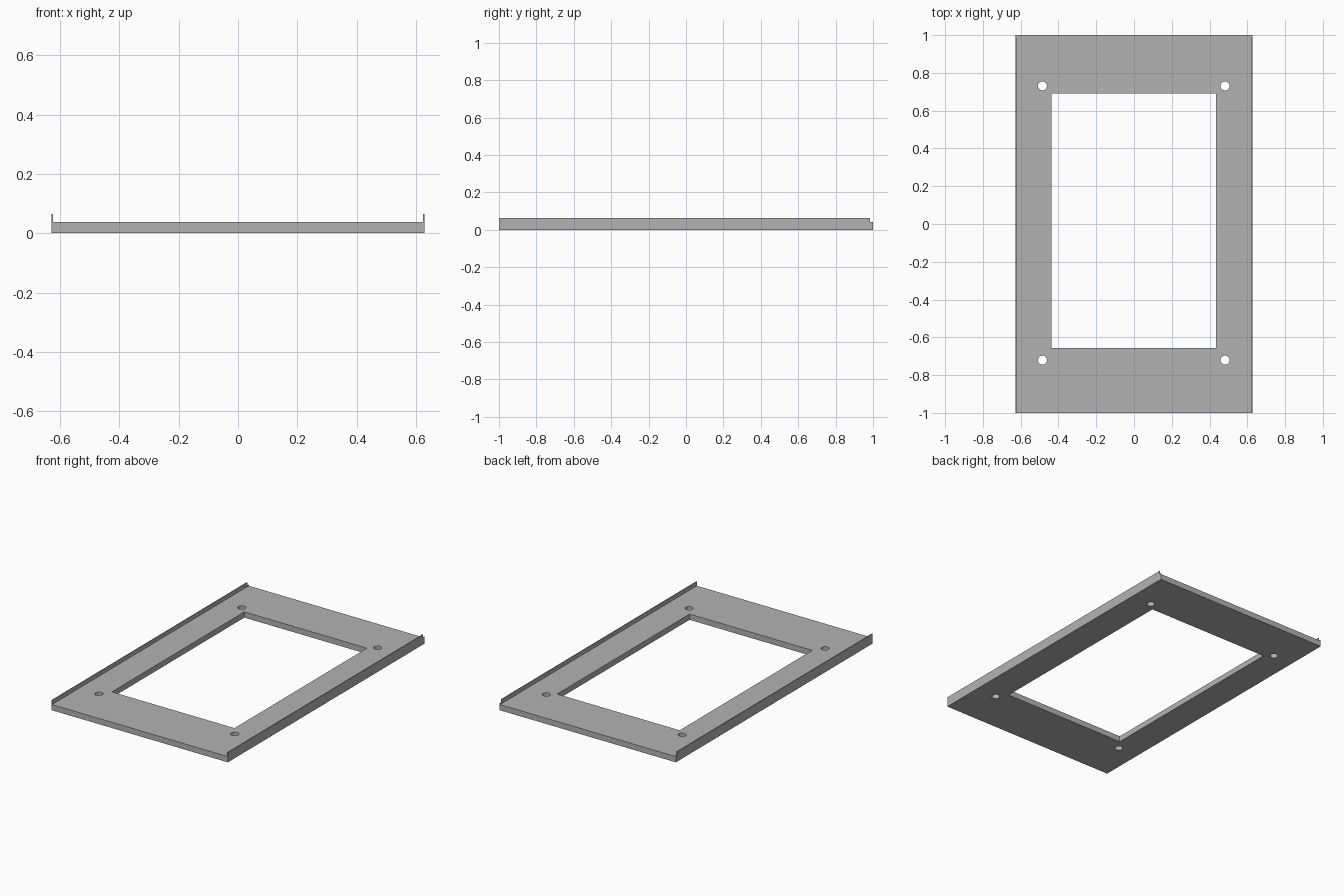
import bpy

if "Cube" in bpy.data.objects:
    bpy.data.objects.remove(bpy.data.objects["Cube"], do_unlink=True)

HALF_W, HALF_L = 0.628, 1.0
PLATE_T, LIP_T, LIP_TOP = 0.037, 0.005, 0.064

grey = bpy.data.materials.new("plain_grey")
grey.use_nodes = True
colour = (0.45, 0.45, 0.45, 1)
grey.diffuse_color = colour
grey.node_tree.nodes["Principled BSDF"].inputs["Base Color"].default_value = colour


def box(name, low, high):
    """Box between two opposite corners."""
    centre = [(a + b) / 2 for a, b in zip(low, high)]
    bpy.ops.mesh.primitive_cube_add(size=1, location=centre)
    obj = bpy.context.object
    obj.name = name
    obj.scale = [b - a for a, b in zip(low, high)]
    bpy.ops.object.transform_apply(location=True, rotation=False, scale=True)
    obj.data.materials.append(grey)
    return obj


def cut(target, cutter):
    """Subtract the cutter, then discard it."""
    cutter.hide_render = True
    mod = target.modifiers.new("cut", "BOOLEAN")
    mod.operation = "DIFFERENCE"
    mod.solver = "EXACT"
    mod.object = cutter
    bpy.context.view_layer.objects.active = target
    bpy.ops.object.modifier_apply(modifier=mod.name)
    bpy.data.objects.remove(cutter, do_unlink=True)


# Flat frame with its rectangular opening
plate = box("frame_plate", (-HALF_W, -HALF_L, 0), (HALF_W, HALF_L, PLATE_T))
cut(plate, box("opening_cutter", (-0.438, -0.656, -0.1), (0.434, 0.69, 0.1)))

# Four screw holes
for x in (-0.485, 0.482):
    for y in (-0.721, 0.731):
        bpy.ops.mesh.primitive_cylinder_add(vertices=32, radius=0.024, depth=0.2, location=(x, y, 0))
        hole = bpy.context.object
        hole.data.materials.append(grey)
        cut(plate, hole)

# Thin raised lips along both long edges, stopping short of the back
for name, x in (("left_lip", HALF_W - LIP_T), ("right_lip", -HALF_W)):
    box(name, (x, -HALF_L, PLATE_T), (x + LIP_T, HALF_L - 0.015, LIP_TOP))
    box(name + "_step", (x, HALF_L - 0.015, PLATE_T), (x + LIP_T, HALF_L, 0.043))
